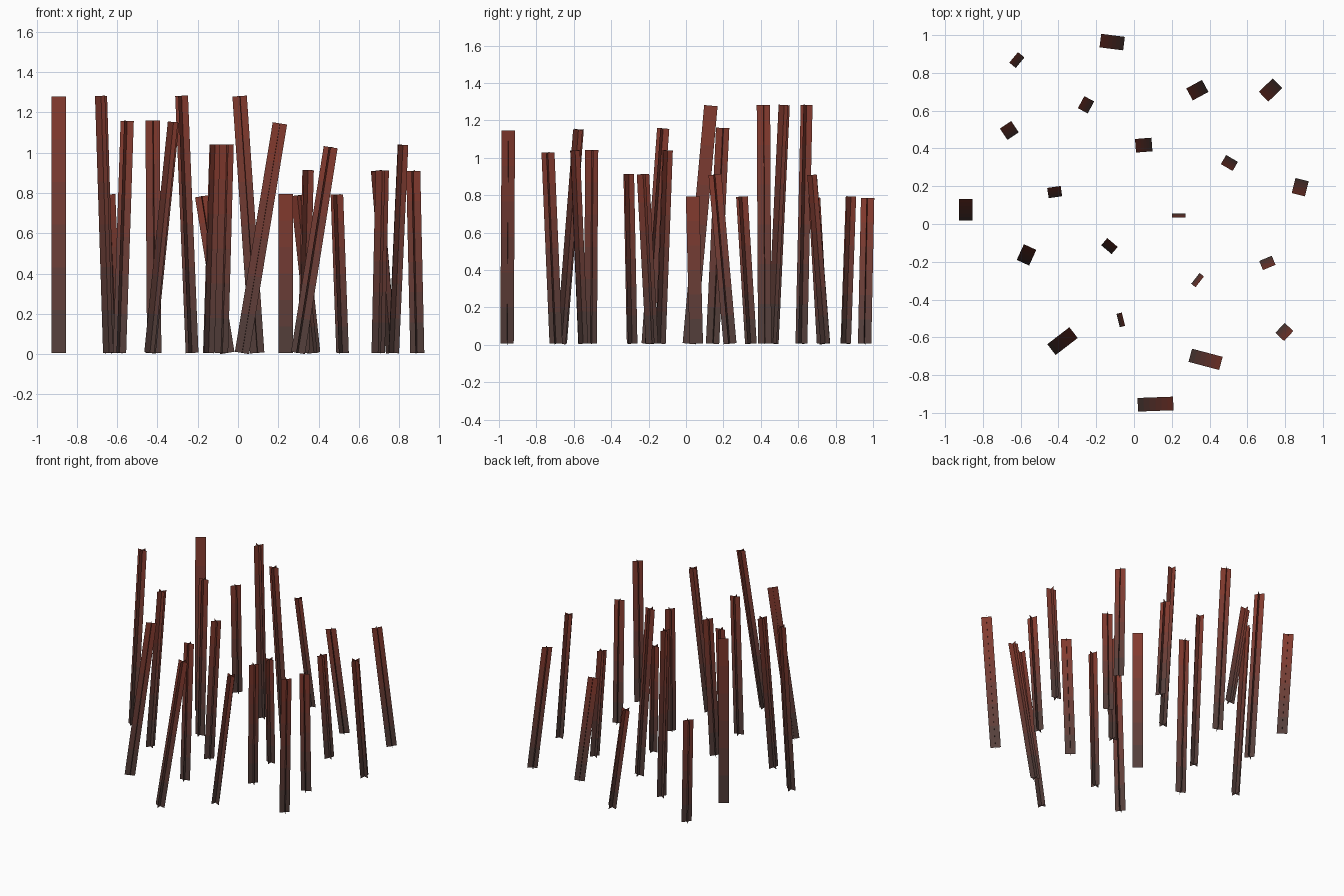
import bpy
from mathutils import Vector

if "Cube" in bpy.data.objects:
    bpy.data.objects.remove(bpy.data.objects["Cube"])

HALF = 0.036     # half width of each plane
BASE_Z = 0.006
BANDS = 6

# colour ramp: grey brown foot to rust red tip
foot, tip = Vector((0.075, 0.050, 0.045)), Vector((0.24, 0.042, 0.026))
mats = []
for i in range(BANDS):
    m = bpy.data.materials.new(f"stalk_tone_{i + 1}")
    m.diffuse_color = (*foot.lerp(tip, (i + 0.5) / BANDS), 1)
    m.use_nodes = True
    m.node_tree.nodes["Principled BSDF"].inputs["Base Color"].default_value = m.diffuse_color
    mats.append(m)


def stalk(name, length, bx, by, tx, ty):
    """Leaning stalk made of two crossed planes, one square to the lean."""
    lean = Vector((tx - bx, ty - by, 0))
    axis = lean + Vector((0, 0, (length ** 2 - lean.length ** 2) ** 0.5))
    side = Vector((0, 0, 1)).cross(lean).normalized()
    depth = axis.normalized().cross(side)
    base = Vector((bx, by, BASE_Z))
    verts, faces = [], []
    for d in (side, depth):
        s = len(verts)
        for i in range(BANDS + 1):
            c = base + axis * (i / BANDS)
            verts += [c - d * HALF, c + d * HALF]
        faces += [(s + 2 * i, s + 2 * i + 1, s + 2 * i + 3, s + 2 * i + 2)
                  for i in range(BANDS)]
    me = bpy.data.meshes.new(name)
    me.from_pydata(verts, [], faces)
    for m in mats:
        me.materials.append(m)
    for p in me.polygons:
        p.material_index = p.index % BANDS
    bpy.context.collection.objects.link(bpy.data.objects.new(name, me))


# five lengths, each with (base x, base y, top x, top y)
stalks = {
    0.788: [(-.053, .955, -.178, .971), (-.603, .854, -.637, .882),
            (.377, .731, .294, .686), (.519, .347, .491, .299),
            (.236, .055, .236, .035)],
    0.908: [(.76, .745, .686, .674), (.89, .235, .87, .155),
            (.696, -.182, .716, -.23), (.325, -.288, .348, -.306)],
    1.035: [(-.146, -.136, -.114, -.098), (-.084, -.511, -.056, -.504),
            (.298, -.695, .46, -.738), (.773, -.55, .819, -.593)],
    1.155: [(-.416, .142, -.424, .196), (-.588, -.205, -.55, -.122),
            (-.437, -.665, -.32, -.575), (.02, -.957, .208, -.95)],
    1.278: [(-.228, .617, -.28, .645), (-.64, .465, -.68, .525),
            (.095, .421, .008, .414), (-.89, .018, -.89, .133)],
}

n = 0
for length, group in stalks.items():
    for g in group:
        n += 1
        stalk(f"stalk_{n:02d}", length, *g)
